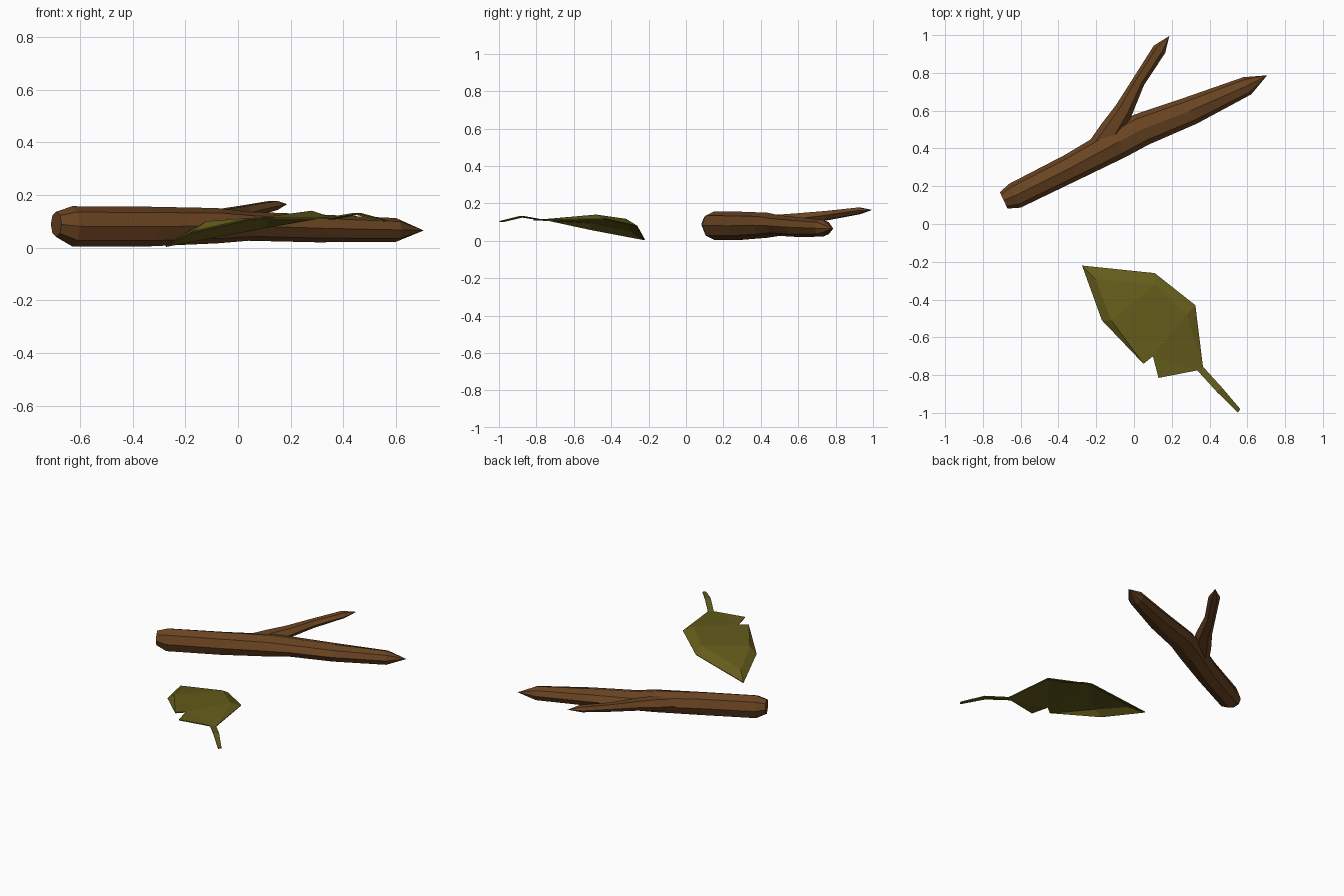
import bpy, bmesh, math
from mathutils import Vector

if "Cube" in bpy.data.objects:
    bpy.data.objects.remove(bpy.data.objects["Cube"])


def material(name, rgb):
    m = bpy.data.materials.new(name)
    m.diffuse_color = (*rgb, 1)
    m.use_nodes = True
    m.node_tree.nodes["Principled BSDF"].inputs["Base Color"].default_value = m.diffuse_color
    return m


def to_object(name, bm, mat):
    bmesh.ops.recalc_face_normals(bm, faces=bm.faces)
    me = bpy.data.meshes.new(name)
    bm.to_mesh(me)
    bm.free()
    ob = bpy.data.objects.new(name, me)
    bpy.context.collection.objects.link(ob)
    me.materials.append(mat)
    return ob


def limb(name, rings, tip, sides, mat):
    """Faceted tapering limb; each ring is x, y, z, half width, half height."""
    bm = bmesh.new()
    axis = (Vector(tip) - Vector(rings[0][:3])).normalized()
    side = Vector((axis.y, -axis.x, 0)).normalized()
    loops = []
    for x, y, z, w, h in rings:
        loop = []
        for i in range(sides):
            a = 2 * math.pi * i / sides
            p = Vector((x, y, z)) + side * w * math.cos(a)
            p.z += h * math.sin(a)
            loop.append(bm.verts.new(p))
        loops.append(loop)
    bm.faces.new(loops[0])
    end = bm.verts.new(tip)
    for i in range(sides):
        j = (i + 1) % sides
        for a, b in zip(loops, loops[1:]):
            bm.faces.new((a[i], a[j], b[j], b[i]))
        bm.faces.new((loops[-1][i], loops[-1][j], end))
    return to_object(name, bm, mat)


bark = material("bark", (0.145, 0.058, 0.016))
green = material("leaf_green", (0.125, 0.105, 0.011))

# Main stick
stick = limb("stick", [
    (-0.69, 0.125, 0.088, 0.048, 0.048),
    (-0.63, 0.15, 0.081, 0.07, 0.076),
    (-0.33, 0.30, 0.080, 0.075, 0.075),
    (-0.08, 0.435, 0.083, 0.088, 0.067),
    (0.04, 0.50, 0.081, 0.088, 0.055),
    (0.30, 0.60, 0.073, 0.076, 0.053),
    (0.60, 0.732, 0.067, 0.05, 0.045)],
    (0.705, 0.787, 0.065), 8, bark)

# Side branch, merged into the stick
branch = limb("branch", [
    (-0.21, 0.38, 0.085, 0.055, 0.045),
    (-0.12, 0.50, 0.100, 0.06, 0.045),
    (-0.055, 0.60, 0.115, 0.05, 0.036),
    (0.025, 0.755, 0.135, 0.034, 0.028),
    (0.135, 0.925, 0.16, 0.036, 0.02)],
    (0.187, 0.995, 0.165), 6, bark)
union = stick.modifiers.new("branch_join", 'BOOLEAN')
union.operation = 'UNION'
union.solver = 'EXACT'
union.object = branch
bpy.context.view_layer.objects.active = stick
bpy.ops.object.modifier_apply(modifier=union.name)
bpy.data.objects.remove(branch)

# Leaf: raised blade, drooping rim, stalk
points = {
    "tip": (-0.275, -0.22, 0.008), "back": (0.11, -0.26, 0.08),
    "right": (0.325, -0.43, 0.118), "left": (-0.17, -0.51, 0.062),
    "tip_in": (-0.205, -0.29, 0.052), "back_in": (0.11, -0.32, 0.117),
    "right_in": (0.28, -0.48, 0.14), "left_in": (-0.12, -0.51, 0.10),
    "notch_a": (0.05, -0.74, 0.113), "notch": (0.10, -0.70, 0.116),
    "notch_b": (0.13, -0.815, 0.115), "base_l": (0.335, -0.775, 0.114),
    "base_r": (0.365, -0.755, 0.112), "mid_l": (0.44, -0.89, 0.132),
    "mid_r": (0.465, -0.865, 0.132), "end_l": (0.55, -0.998, 0.105),
    "end_r": (0.563, -0.98, 0.105)}
faces = ["tip tip_in back_in back", "back back_in right_in right",
         "right right_in base_r", "tip left left_in tip_in",
         "left notch_a left_in", "tip_in left_in back_in",
         "left_in notch back_in", "left_in notch_a notch",
         "back_in notch right_in", "notch base_l right_in",
         "right_in base_l base_r", "notch notch_b base_l",
         "base_l mid_l mid_r base_r", "mid_l end_l end_r mid_r"]
bm = bmesh.new()
v = {k: bm.verts.new(p) for k, p in points.items()}
for f in faces:
    bm.faces.new([v[k] for k in f.split()])
leaf = to_object("leaf", bm, green)
if leaf.data.polygons[0].normal.z < 0:
    leaf.data.flip_normals()
thick = leaf.modifiers.new("thickness", 'SOLIDIFY')
thick.thickness = 0.006
thick.offset = -1
